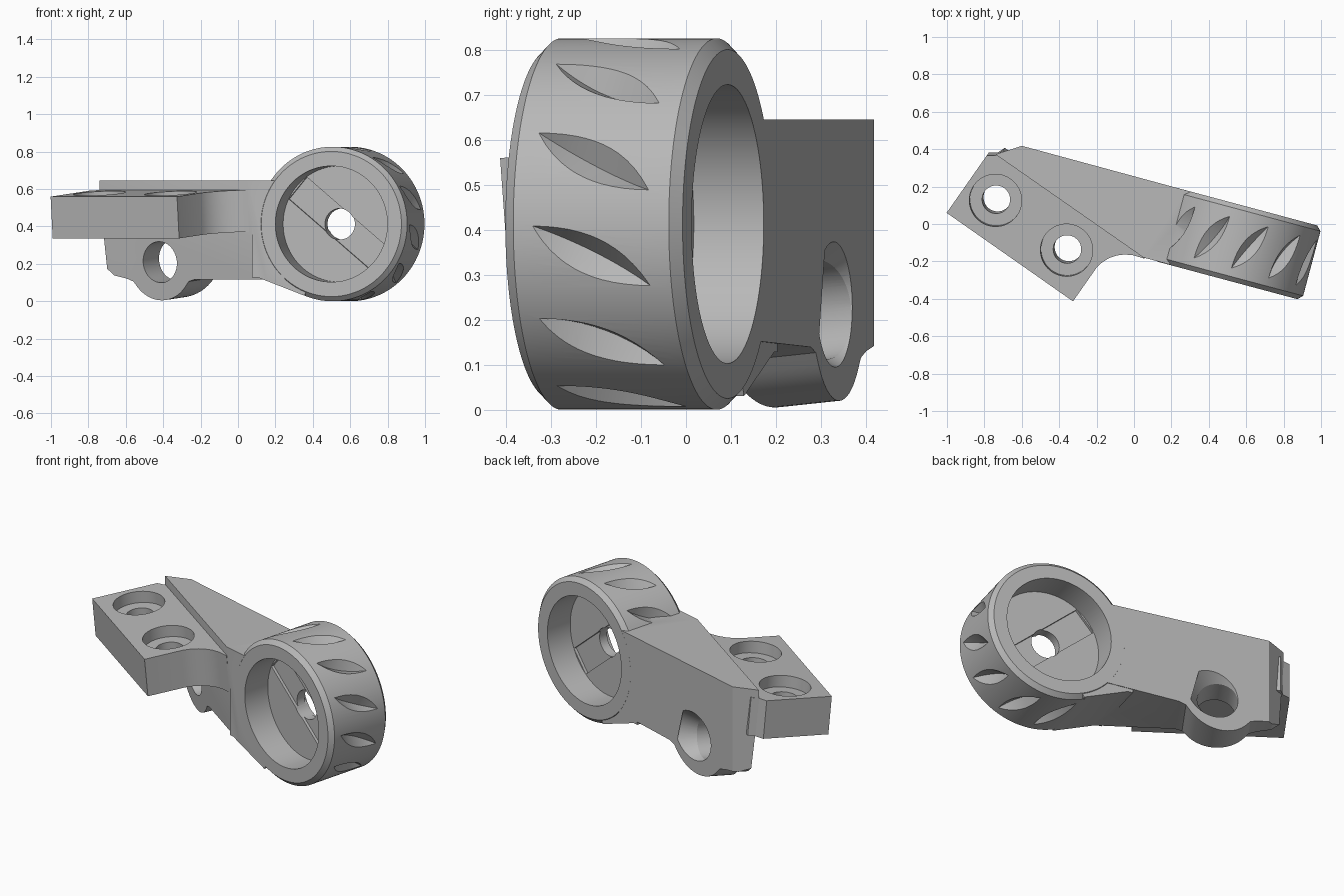
import bpy, bmesh
from math import radians, cos, sin, pi
from mathutils import Matrix, Vector

if "Cube" in bpy.data.objects:
    bpy.data.objects.remove(bpy.data.objects["Cube"])

grey = bpy.data.materials.new("plain_grey")
grey.use_nodes = True
COLOUR = (0.48, 0.48, 0.48, 1)
grey.diffuse_color = COLOUR
grey.node_tree.nodes["Principled BSDF"].inputs["Base Color"].default_value = COLOUR

# Frames: the ring and arm are turned 15 degrees, the plate and lug 35 and tilted
ARM = Matrix.Rotation(radians(-15), 4, "Z")
TURN = Matrix.Rotation(radians(-35), 4, "Z")
PLATE = TURN @ Matrix.Rotation(radians(5), 4, "X")
UPRIGHT = Matrix.Rotation(radians(90), 4, "X")   # local z becomes -y
HUB = Vector((0.56, 0, 0.413))
R = 0.413


def make(name, bm, matrix=Matrix()):
    bmesh.ops.transform(bm, matrix=matrix, verts=bm.verts)
    bmesh.ops.recalc_face_normals(bm, faces=bm.faces)
    mesh = bpy.data.meshes.new(name)
    bm.to_mesh(mesh)
    bm.free()
    mesh.materials.append(grey)
    obj = bpy.data.objects.new(name, mesh)
    bpy.context.collection.objects.link(obj)
    return obj


def prism(name, points, low, high, matrix=Matrix(), chamfer=0):
    """Outline in xy, extruded from low to high, with an optional top chamfer."""
    bm = bmesh.new()
    base = bm.faces.new([bm.verts.new((x, y, low)) for x, y in points])
    new = bmesh.ops.extrude_face_region(bm, geom=[base])["geom"]
    for v in new:
        if isinstance(v, bmesh.types.BMVert):
            v.co.z = high
    if chamfer:
        rim = [e for e in bm.edges if all(v.co.z == high for v in e.verts)]
        bmesh.ops.bevel(bm, geom=rim, offset=chamfer, segments=1, affect="EDGES")
    return make(name, bm, matrix)


def side_prism(name, points, near, far, matrix):
    """Outline in xz, extruded along y from near to far."""
    return prism(name, points, -far, -near, matrix @ UPRIGHT)


def rod(name, r1, r2, start, end, matrix, segments=96):
    """Round bar or cone between two points."""
    a, b = Vector(start), Vector(end)
    bm = bmesh.new()
    bmesh.ops.create_cone(bm, cap_ends=True, segments=segments, radius1=r1,
                          radius2=r2, depth=(b - a).length)
    turn = (b - a).to_track_quat("Z", "Y").to_matrix().to_4x4()
    return make(name, bm, matrix @ Matrix.Translation((a + b) / 2) @ turn)


def combine(obj, other, operation):
    mod = obj.modifiers.new("join", "BOOLEAN")
    mod.operation, mod.object, mod.solver = operation, other, "EXACT"
    bpy.context.view_layer.objects.active = obj
    bpy.ops.object.modifier_apply(modifier=mod.name)
    bpy.data.objects.remove(other)


def along_ring(v):
    return (HUB.x, v, HUB.z)


# Ring drum with chamfered rims
FRONT, BACK, CH = -0.162, 0.246, 0.025
bm = bmesh.new()
bmesh.ops.create_cone(bm, cap_ends=True, segments=128, radius1=R, radius2=R,
                      depth=BACK - FRONT)
rims = [e for e in bm.edges if abs(e.verts[0].co.z - e.verts[1].co.z) < 0.001]
bmesh.ops.bevel(bm, geom=rims, offset=CH, segments=1, affect="EDGES")
ring = make("ring_and_arm", bm,
            ARM @ Matrix.Translation(along_ring((FRONT + BACK) / 2)) @ UPRIGHT)

# Slanted grip slots around the drum, each cut by a sharp-edged wheel
WHEEL, DEPTH, SLANT = 0.3, 0.045, radians(27)
for degrees in range(-100, 141, 30):
    a = radians(degrees)
    radial = Vector((cos(a), 0, sin(a)))
    tangent = Vector((-sin(a), 0, cos(a)))
    axle = tangent * cos(SLANT) + Vector((0, sin(SLANT), 0))
    centre = HUB + Vector((0, 0.04, 0)) + radial * (R + WHEEL - DEPTH)
    other = axle.cross(radial)
    bm = bmesh.new()
    edge = [bm.verts.new(centre + WHEEL * (radial * cos(t) + other * sin(t)))
            for t in (2 * pi * i / 72 for i in range(72))]
    for side in (-1, 1):
        tip = bm.verts.new(centre + axle * side * WHEEL)
        for i, v in enumerate(edge):
            bm.faces.new((edge[i - 1], v, tip))
    combine(ring, make("slot_cutter", bm, ARM), "DIFFERENCE")

# Arm: plan outline cut to the tilted side profile with its hanging lug
def arm_point(u, v):
    return (ARM @ Vector((u, v, 0))).xy


step = (TURN @ Vector((-0.82, -0.12, 0))).xy
plan = [(-0.6, 0.418), arm_point(0.45, 0.245), arm_point(0.45, -0.16),
        arm_point(0.095, -0.16), step]
arm = prism("arm", plan, -0.1, 0.645, chamfer=0.025)

LUG_P, LUG_Z, LUG_R = -0.447, 0.216, 0.205
profile = [(0.7, 0.9), (-0.825, 0.9), (-0.82, 0.24), (-0.8, 0.185),
           (-0.75, 0.145), (-0.67, 0.128), (LUG_P - 0.18, 0.112)]
profile += [(LUG_P + LUG_R * cos(radians(t)), LUG_Z + LUG_R * sin(radians(t)))
            for t in range(-140, -39, 5)]
profile += [(LUG_P + 0.18, 0.112), (LUG_P + 0.22, 0.123), (0.7, 0.123)]
combine(arm, side_prism("profile_cutter", profile, -0.07, 1.2, PLATE), "INTERSECT")

# Lug hole, flared at the back
combine(arm, rod("hole_cutter", 0.11, 0.11, (LUG_P, -0.4, LUG_Z),
                 (LUG_P, 0.5, LUG_Z), PLATE), "DIFFERENCE")
combine(arm, rod("flare_cutter", 0.105, 0.165, (LUG_P, 0.07, LUG_Z),
                 (LUG_P, 0.17, LUG_Z), PLATE), "DIFFERENCE")

# Neck sloping from the arm's underside into the drum
neck = [(0.12, 0.128), (0.15, 0.128), (0.409, 0.03), (0.5, 0.2), (0.5, 0.5), (0.12, 0.5)]
combine(arm, side_prism("neck", neck, -0.158, 0.243, ARM), "UNION")
combine(ring, arm, "UNION")

# Bores from both sides leave a web, with a shaft hole and diagonal grooves
for near, far, radius in ((-0.3, 0, 0.31), (0.085, 0.4, 0.31), (-0.3, 0.4, 0.083)):
    combine(ring, rod("bore_cutter", radius, radius, along_ring(near),
                      along_ring(far), ARM, 128), "DIFFERENCE")
groove = [(-0.3, -0.077), (0.3, -0.077), (0.3, 0.077), (-0.3, 0.077)]
slope = ARM @ Matrix.Translation(HUB) @ Matrix.Rotation(radians(40), 4, "Y")
for near, far in ((-0.02, 0.016), (0.069, 0.11)):
    combine(ring, side_prism("groove_cutter", groove, near, far, slope), "DIFFERENCE")

# Mounting plate with a rounded inside corner
outline = [(-0.855, -0.475), (-0.03, -0.475), (-0.03, -0.255), (-0.022, -0.215),
           (-0.005, -0.175), (0.02, -0.14), (0.05, -0.112), (0.09, -0.088),
           (0.15, -0.068), (0.12, -0.03), (-0.8, -0.03), (-0.815, -0.07),
           (-0.855, -0.1)]
plate = prism("mounting_plate", outline, 0.379, 0.603, PLATE, chamfer=0.01)

# Counterbored screw holes
for p in (LUG_P - 0.232, LUG_P + 0.232):
    for radius, low in ((0.14, 0.535), (0.075, 0.3)):
        combine(plate, rod("screw_cutter", radius, radius, (p, -0.27, low),
                           (p, -0.27, 0.7), PLATE, 64), "DIFFERENCE")

# Smooth round surfaces, keep edges crisp
bpy.ops.object.select_all(action="DESELECT")
for obj in (ring, plate):
    obj.select_set(True)
bpy.context.view_layer.objects.active = ring
bpy.ops.object.shade_smooth_by_angle(angle=radians(25))
